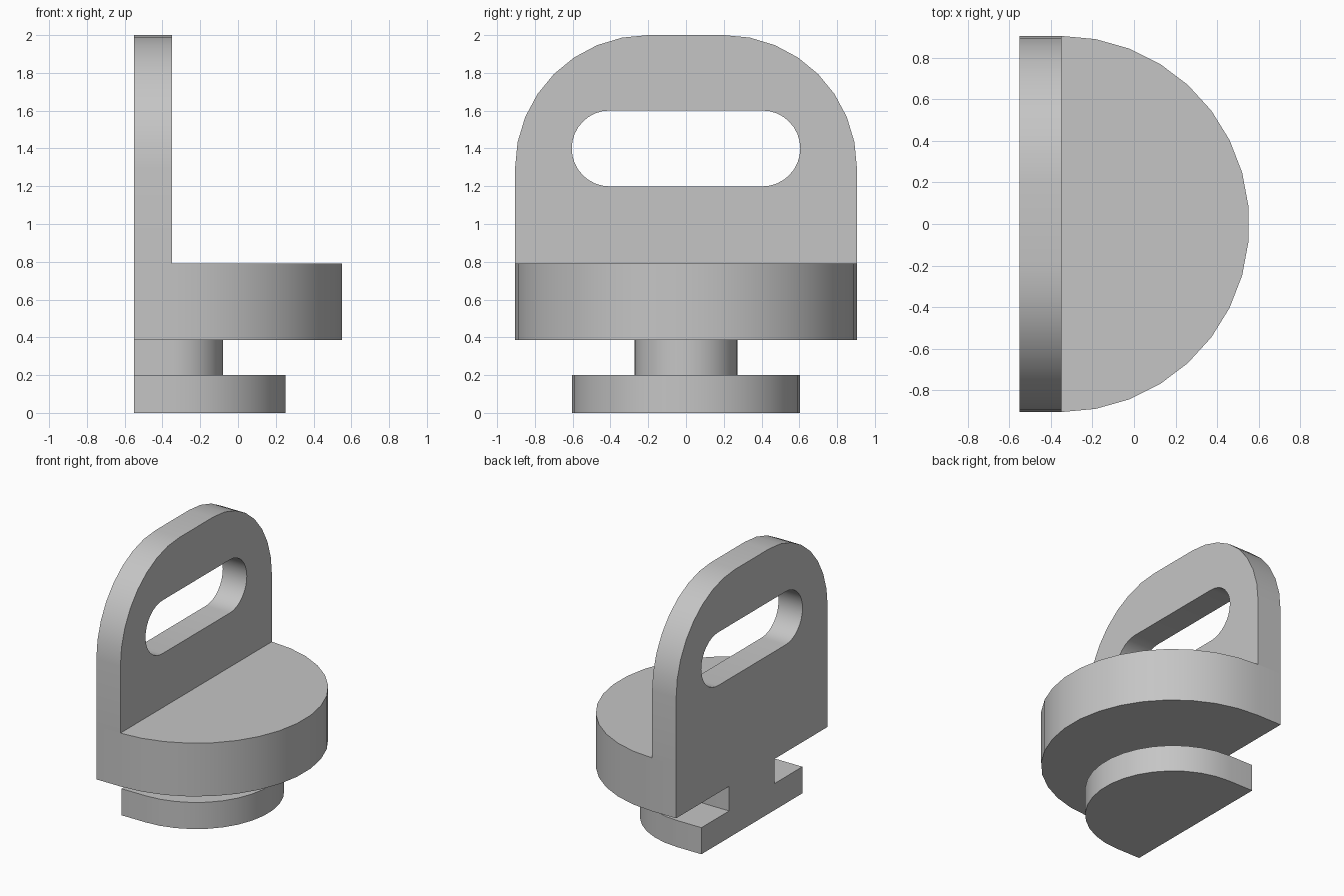
import bpy
import bmesh
from math import pi, sin, cos, radians

if "Cube" in bpy.data.objects:
    bpy.data.objects.remove(bpy.data.objects["Cube"], do_unlink=True)

BACK, AXIS = -0.551, -0.35      # flat back plane and centre of the round parts
RADIUS = 0.905                  # half width of the body and the handle plate
BODY_BOTTOM, BODY_TOP = 0.387, 0.79

grey = bpy.data.materials.new("light grey")
grey.use_nodes = True
colour = (0.56, 0.56, 0.56, 1)
grey.diffuse_color = colour
grey.node_tree.nodes["Principled BSDF"].inputs["Base Color"].default_value = colour


def arc(cx, cy, r, start, end, steps):
    """Points along a circular arc, angles in degrees."""
    angles = [radians(start + (end - start) * i / steps) for i in range(steps + 1)]
    return [(cx + r * cos(a), cy + r * sin(a)) for a in angles]


def extrude(name, outline, direction, caps=True):
    """Extrude a closed 3D outline into a solid, optionally without end caps."""
    bm = bmesh.new()
    face = bm.faces.new([bm.verts.new(p) for p in outline])
    result = bmesh.ops.extrude_face_region(bm, geom=[face], use_keep_orig=True)
    moved = [v for v in result["geom"] if isinstance(v, bmesh.types.BMVert)]
    bmesh.ops.translate(bm, verts=moved, vec=direction)
    bmesh.ops.recalc_face_normals(bm, faces=bm.faces)
    if not caps:
        ends = [f for f in bm.faces if len(f.verts) > 4]
        bmesh.ops.delete(bm, geom=ends, context='FACES_ONLY')
    mesh = bpy.data.meshes.new(name)
    bm.to_mesh(mesh)
    bm.free()
    mesh.materials.append(grey)
    obj = bpy.data.objects.new(name, mesh)
    bpy.context.collection.objects.link(obj)
    return obj


def activate(obj):
    bpy.ops.object.select_all(action='DESELECT')
    obj.select_set(True)
    bpy.context.view_layer.objects.active = obj


def d_block(name, r, bottom, top, caps=True):
    """Half-round block with a short straight section up to the flat back."""
    outline = [(BACK, -r)] + arc(AXIS, 0, r, -90, 90, 17) + [(BACK, r)]
    return extrude(name, [(x, y, bottom) for x, y in outline], (0, 0, top - bottom), caps)


# Stacked half-round parts; the neck ends are buried between its neighbours
foot = d_block("foot_flange", 0.603, 0, 0.201)
neck = d_block("neck", 0.272, 0.201, BODY_BOTTOM, caps=False)
body = d_block("body", RADIUS, BODY_BOTTOM, BODY_TOP)

# Upright handle plate with two large rounded corners
corner = 0.703
cy, cz = RADIUS - corner, 2 - corner
outline = ([(-RADIUS, BODY_TOP), (RADIUS, BODY_TOP)]
           + arc(cy, cz, corner, 0, 90, 8)
           + arc(-cy, cz, corner, 90, 180, 8))
plate = extrude("handle_plate", [(BACK, y, z) for y, z in outline], (AXIS - BACK, 0, 0))

# Grip slot cut through the plate
slot = arc(0.404, 1.4, 0.201, -90, 90, 16) + arc(-0.404, 1.4, 0.201, 90, 270, 16)
cutter = extrude("slot_cutter", [(BACK - 0.1, y, z) for y, z in slot], (0.4, 0, 0))
cutter.hide_render = True
cut = plate.modifiers.new("grip_slot", 'BOOLEAN')
cut.operation = 'DIFFERENCE'
cut.solver = 'EXACT'
cut.object = cutter
activate(plate)
bpy.ops.object.modifier_apply(modifier=cut.name)
bpy.data.objects.remove(cutter, do_unlink=True)

# Smooth curved walls, crisp edges
for part in (foot, neck, body, plate):
    activate(part)
    bpy.ops.object.shade_smooth_by_angle(angle=radians(30))
